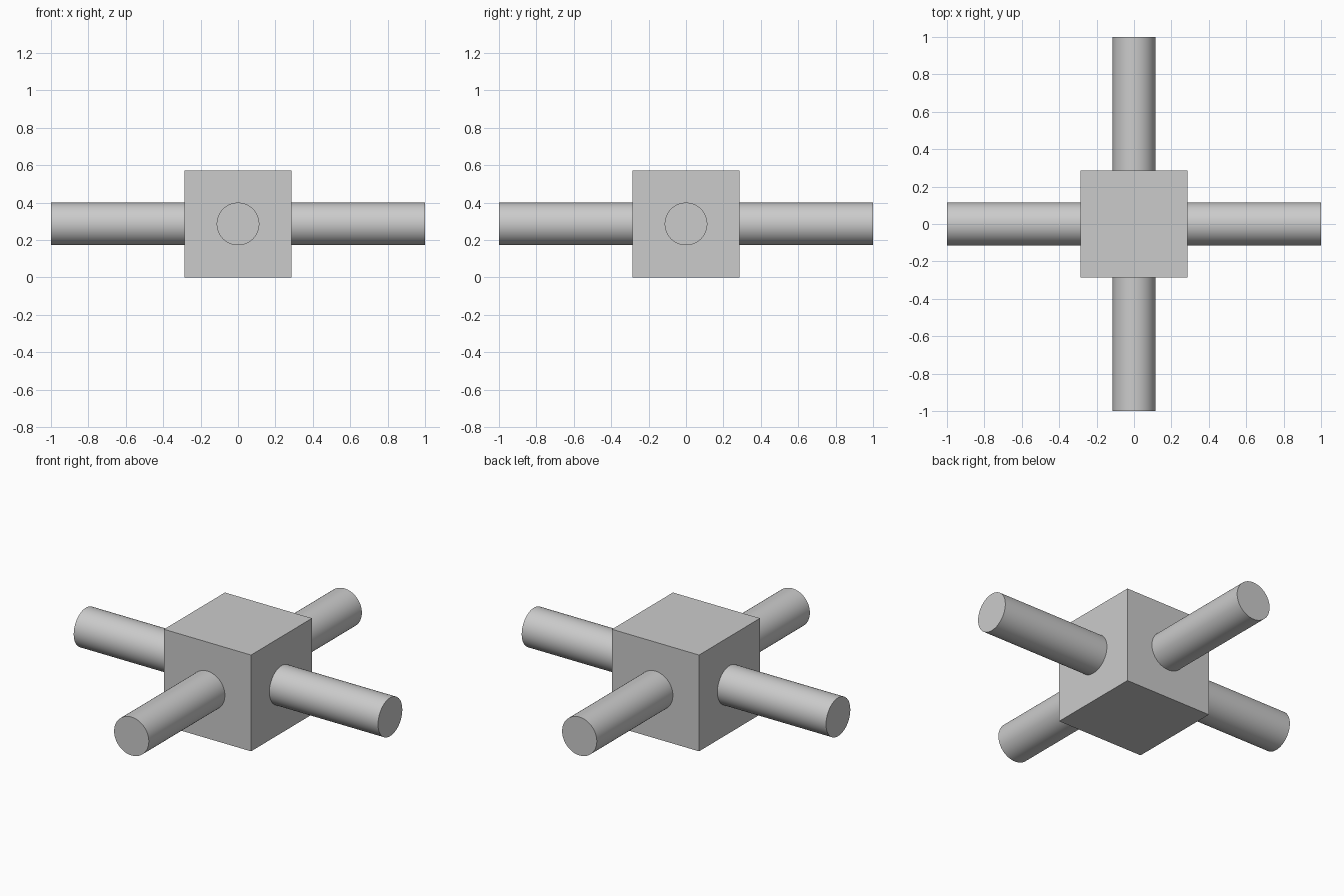
import bpy
import math
from mathutils import Vector

HALF = 0.286      # half the side of the block
RADIUS = 0.114    # rod radius
OVERLAP = 0.02    # how far each rod sinks into the block

if "Cube" in bpy.data.objects:
    bpy.data.objects.remove(bpy.data.objects["Cube"], do_unlink=True)

# Single grey material
grey = bpy.data.materials.new("light_grey")
grey.use_nodes = True
colour = (0.6, 0.6, 0.6, 1)
grey.diffuse_color = colour
grey.node_tree.nodes["Principled BSDF"].inputs["Base Color"].default_value = colour


def finish(name):
    obj = bpy.context.object
    obj.name = name
    obj.data.materials.append(grey)
    return obj


# Central block
bpy.ops.mesh.primitive_cube_add(size=2 * HALF, location=(0, 0, HALF))
finish("centre_block")


def add_rod(name, direction):
    """Round rod from inside the block out to one unit from the centre."""
    axis = Vector(direction)
    start = HALF - OVERLAP
    bpy.ops.mesh.primitive_cylinder_add(
        vertices=64, radius=RADIUS, depth=1 - start,
        location=axis * (1 + start) / 2 + Vector((0, 0, HALF)),
        rotation=axis.to_track_quat('Z', 'Y').to_euler())
    finish(name)
    bpy.ops.object.shade_smooth_by_angle(angle=math.radians(30))


# Four rods, one on each side face
add_rod("left_rod", (1, 0, 0))
add_rod("right_rod", (-1, 0, 0))
add_rod("back_rod", (0, 1, 0))
add_rod("front_rod", (0, -1, 0))
